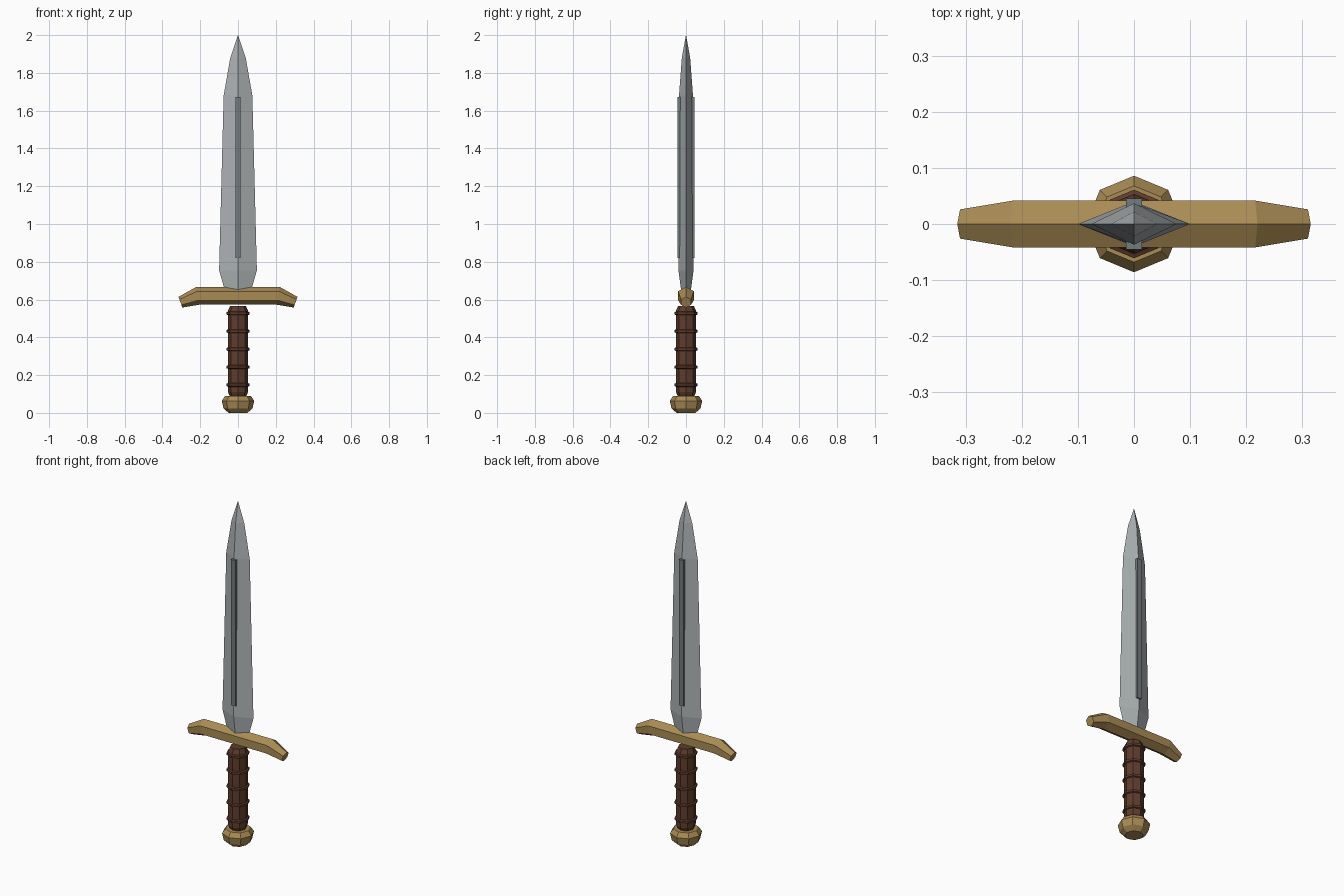
import bpy, bmesh
from math import sin, cos, pi

if "Cube" in bpy.data.objects:
    bpy.data.objects.remove(bpy.data.objects["Cube"])


def material(name, rgb):
    m = bpy.data.materials.new(name)
    m.diffuse_color = (*rgb, 1)
    m.use_nodes = True
    m.node_tree.nodes["Principled BSDF"].inputs["Base Color"].default_value = m.diffuse_color
    return m


steel = material("steel", (0.42, 0.45, 0.46))
dark_steel = material("dark_steel", (0.17, 0.2, 0.21))
brass = material("brass", (0.40, 0.26, 0.09))
leather = material("leather", (0.11, 0.045, 0.025))


def loft(name, sections, mat):
    """Skin a list of equal-sized vertex loops and cap both ends."""
    bm = bmesh.new()
    loops = [[bm.verts.new(p) for p in s] for s in sections]
    n = len(loops[0])
    for a, b in zip(loops, loops[1:]):
        for i in range(n):
            j = (i + 1) % n
            bm.faces.new((a[i], a[j], b[j], b[i]))
    bm.faces.new(loops[0][::-1])
    bm.faces.new(loops[-1])
    bmesh.ops.remove_doubles(bm, verts=bm.verts, dist=1e-5)
    bmesh.ops.recalc_face_normals(bm, faces=bm.faces)
    me = bpy.data.meshes.new(name)
    bm.to_mesh(me)
    bm.free()
    me.materials.append(mat)
    ob = bpy.data.objects.new(name, me)
    bpy.context.collection.objects.link(ob)
    return ob


def turned(name, profile, mat, sides=8):
    """Faceted lathe shape from (radius, z) pairs."""
    return loft(name, [[(r * cos(2 * pi * i / sides), r * sin(2 * pi * i / sides), z)
                        for i in range(sides)] for r, z in profile], mat)


# Blade: diamond section tapering to a point
blade = [(0.066, 0.024, 0.635), (0.10, 0.04, 0.755), (0.076, 0.037, 1.68),
         (0.041, 0.022, 1.88), (0.0005, 0.0005, 2.0)]
loft("blade", [[(w, 0, z), (0, d, z), (-w, 0, z), (0, -d, z)] for w, d, z in blade], steel)

# Raised strips along the blade ridges
for side, label in ((-1, "front"), (1, "back")):
    loft(label + "_blade_strip",
         [[(x, side * y, z) for x, y in ((-0.014, 0.03), (0.014, 0.03),
                                         (0.014, 0.045), (-0.014, 0.045))]
          for z in (0.82, 1.672)], dark_steel)

# Crossguard: hexagonal bar with drooping, narrowing ends
stations = [(-0.305, 0.586, 0.030, -0.34), (-0.2125, 0.62, 0.048, -0.155),
            (0.2125, 0.62, 0.048, 0.155), (0.305, 0.586, 0.030, 0.34)]
loft("crossguard",
     [[(x + r * cos(k * pi / 3) * sin(t), r * sin(k * pi / 3),
        z + r * cos(k * pi / 3) * cos(t)) for k in range(6)]
      for x, z, r, t in stations], brass)

# Grip and its raised bands
turned("grip", [(0.04, 0.08), (0.053, 0.11), (0.053, 0.54), (0.042, 0.567)], leather)
for i in range(5):
    z = 0.148 + i * 0.0948
    turned(f"grip_band_{i + 1}", [(0.05, z - 0.011), (0.061, z - 0.006),
                                  (0.061, z + 0.006), (0.05, z + 0.011)], leather)

# Pommel
turned("pommel", [(0.05, 0.0), (0.077, 0.024), (0.086, 0.064), (0.068, 0.09)], brass)
